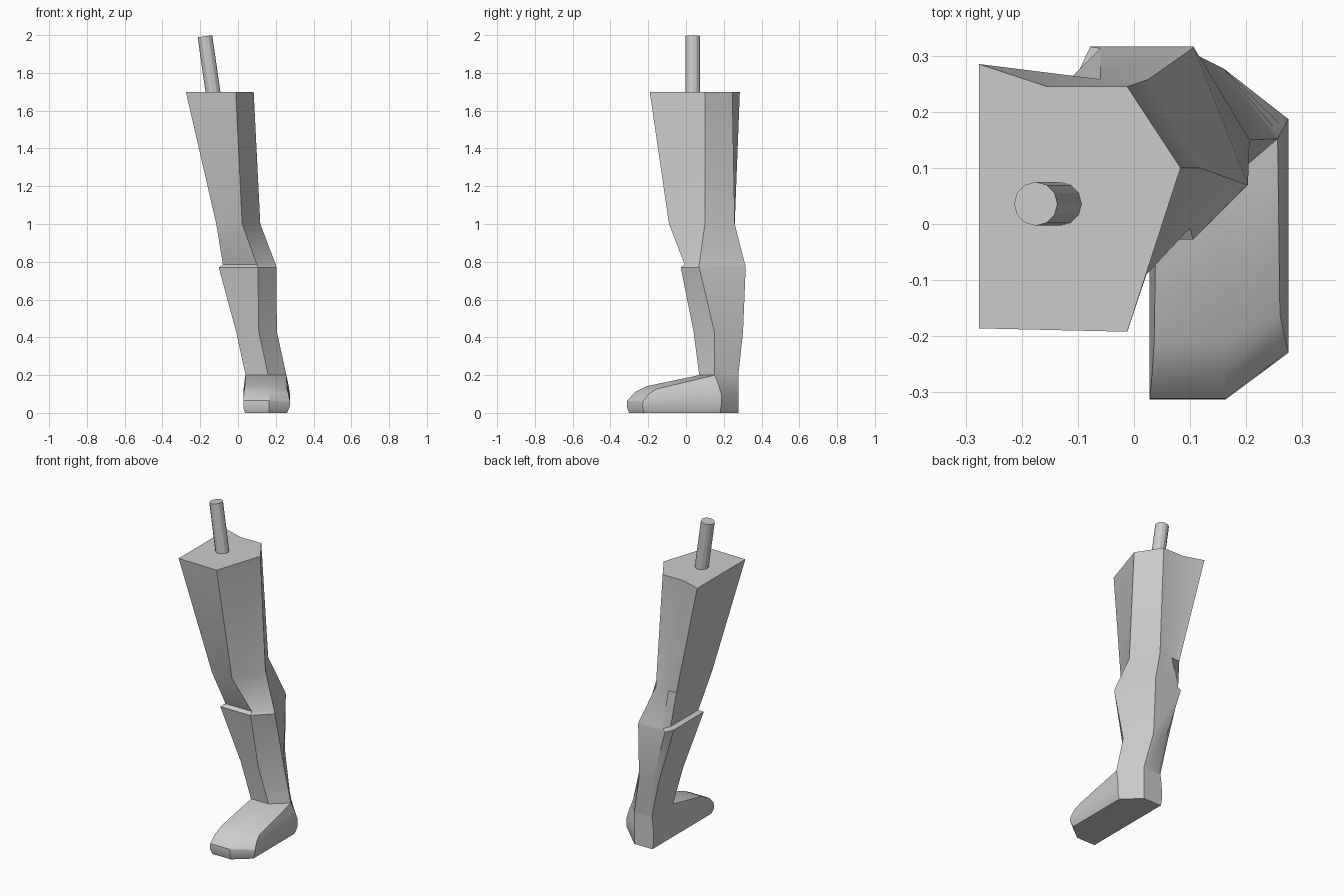
import bpy, bmesh
from mathutils import Vector

if "Cube" in bpy.data.objects:
    bpy.data.objects.remove(bpy.data.objects["Cube"])


def loft(name, rings):
    """Skin a stack of equal-length rings and cap both ends."""
    bm = bmesh.new()
    loops = [[bm.verts.new(p) for p in ring] for ring in rings]
    for a, b in zip(loops, loops[1:]):
        for i in range(len(a)):
            j = (i + 1) % len(a)
            bm.faces.new((a[i], a[j], b[j], b[i]))
    bm.faces.new(loops[0][::-1])
    bm.faces.new(loops[-1])
    bmesh.ops.remove_doubles(bm, verts=bm.verts, dist=0.0005)
    bmesh.ops.recalc_face_normals(bm, faces=bm.faces)
    mesh = bpy.data.meshes.new(name)
    bm.to_mesh(mesh)
    bm.free()
    obj = bpy.data.objects.new(name, mesh)
    bpy.context.collection.objects.link(obj)
    smooth(obj)
    return obj


def smooth(obj):
    bpy.ops.object.select_all(action='DESELECT')
    bpy.context.view_layer.objects.active = obj
    obj.select_set(True)
    bpy.ops.object.shade_smooth_by_angle(angle=0.52)


def flat(z, *pts):
    return [(x, y, z) for x, y in pts]


# Leg: inner front, front, outer, back, inner back, inner side
ankle = flat(0.2, (0.04, 0.07), (0.16, 0.07), (0.256, 0.152),
             (0.16, 0.277), (0.06, 0.277), (0.04, 0.277))
leg = [
    ankle,
    flat(0.43, (-0.01, 0.04), (0.11, 0.04), (0.206, 0.15),
         (0.11, 0.302), (0.02, 0.302), (-0.01, 0.28)),
    flat(0.77, (-0.102, -0.028), (0.105, -0.028), (0.203, 0.07),
         (0.106, 0.316), (-0.078, 0.316), (-0.102, 0.265)),
    flat(0.785, (-0.08, -0.007), (0.10, -0.007), (0.2, 0.07),
         (0.104, 0.313), (-0.06, 0.313), (-0.08, 0.265)),
    flat(1.0, (-0.115, -0.09), (0.022, -0.09), (0.118, 0.1),
         (0.026, 0.258), (-0.06, 0.258), (-0.115, 0.258)),
    flat(1.7, (-0.276, -0.186), (-0.012, -0.192), (0.083, 0.1),
         (-0.012, 0.245), (-0.155, 0.245), (-0.276, 0.285)),
]
loft("leg", leg)


# Shoe: inner toe, toe, outer toe, outer heel, heel, inner heel
def shoe_ring(inner, toe_y, toe_z, outer, outer_y, outer_z, heel):
    hx, hy, hz = heel
    return [(inner, toe_y, toe_z), (0.163, toe_y, toe_z),
            (outer, outer_y, outer_z), (hx, hy, hz),
            (0.16, 0.277, hz), (inner, 0.277, hz)]


shoe = [
    shoe_ring(0.036, -0.302, 0.0, 0.26, -0.222, 0.0, (0.26, 0.18, 0.0)),
    shoe_ring(0.028, -0.313, 0.03, 0.275, -0.23, 0.035, (0.275, 0.187, 0.04)),
    shoe_ring(0.028, -0.311, 0.065, 0.275, -0.227, 0.06, (0.275, 0.187, 0.1)),
    shoe_ring(0.032, -0.27, 0.11, 0.268, -0.2, 0.098, (0.267, 0.172, 0.15)),
    shoe_ring(0.036, -0.21, 0.141, 0.26, -0.16, 0.125, (0.26, 0.16, 0.18)),
    [ankle[0], ankle[1], ankle[2], ankle[2], ankle[3], ankle[5]],
]
loft("shoe", shoe)

# Tilted hip peg
low, high = Vector((-0.13, 0.036, 1.68)), Vector((-0.175, 0.036, 1.994))
axis = high - low
bpy.ops.mesh.primitive_cylinder_add(vertices=12, radius=0.039, depth=axis.length,
                                    location=(low + high) / 2)
peg = bpy.context.object
peg.name = "hip_peg"
peg.rotation_euler = axis.to_track_quat('Z', 'Y').to_euler()
smooth(peg)
